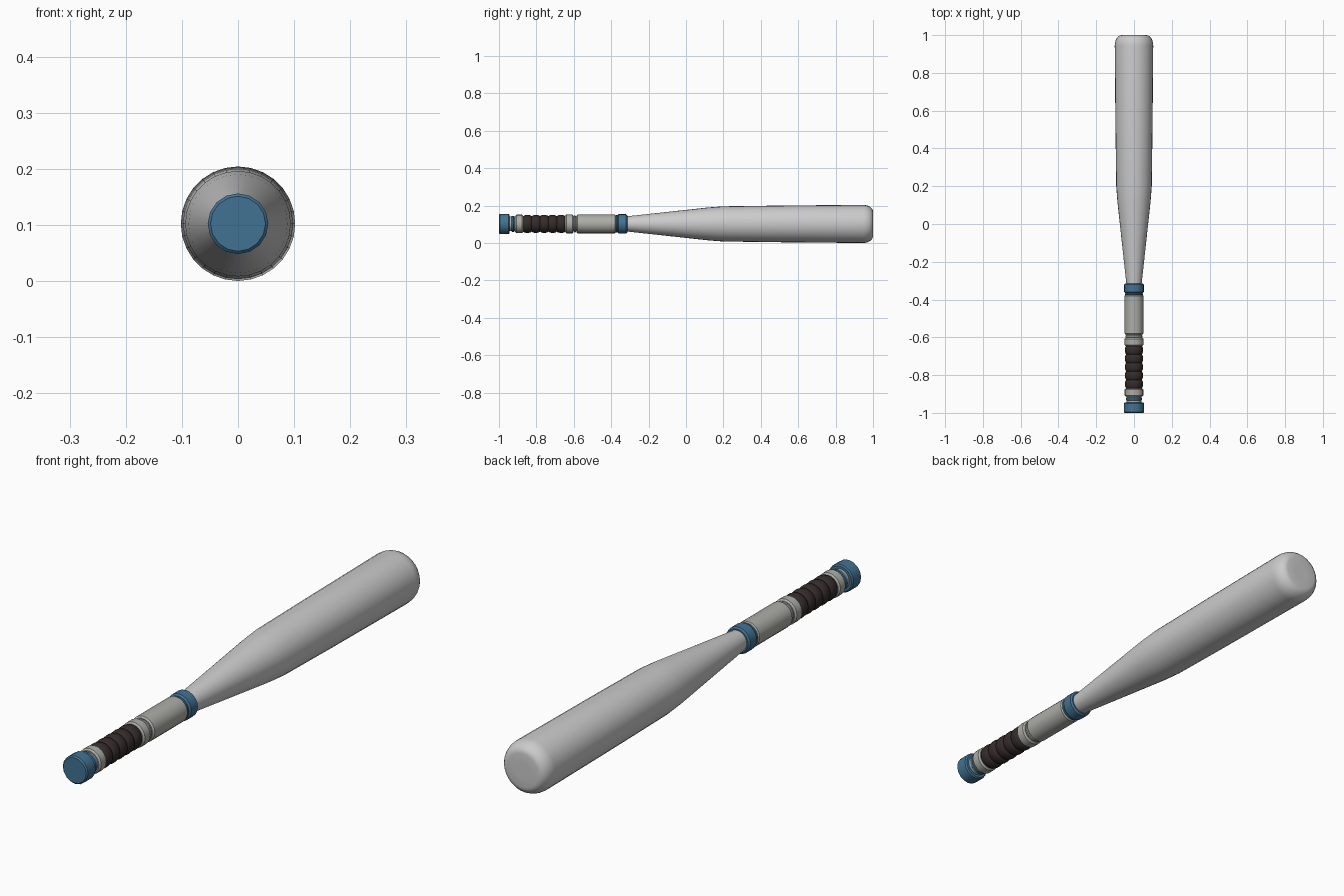
import bpy, bmesh, math

cube = bpy.data.objects.get("Cube")
if cube:
    bpy.data.objects.remove(cube, do_unlink=True)

AXIS_Z = 0.102


def material(name, rgb):
    m = bpy.data.materials.new(name)
    m.use_nodes = True
    colour = (*rgb, 1)
    m.diffuse_color = colour
    m.node_tree.nodes["Principled BSDF"].inputs["Base Color"].default_value = colour
    return m


silver = material("silver", (0.6, 0.6, 0.6))
warm_grey = material("warm grey", (0.42, 0.42, 0.39))
blue = material("blue", (0.055, 0.17, 0.29))
dark = material("dark rubber", (0.035, 0.025, 0.023))


def lathe(name, profile, mat, sides=24, angle=35):
    """Turn (y, radius) points around the long axis and close both ends."""
    bm = bmesh.new()
    rings = []
    for y, r in profile:
        turns = [2 * math.pi * i / sides for i in range(sides)]
        rings.append([bm.verts.new((r * math.sin(a), y, AXIS_Z + r * math.cos(a))) for a in turns])
    for a, b in zip(rings, rings[1:]):
        for i in range(sides):
            j = (i + 1) % sides
            bm.faces.new((a[i], a[j], b[j], b[i]))
    bm.faces.new(rings[0])
    bm.faces.new(rings[-1])
    bmesh.ops.recalc_face_normals(bm, faces=bm.faces)
    mesh = bpy.data.meshes.new(name)
    bm.to_mesh(mesh)
    bm.free()
    mesh.materials.append(mat)
    obj = bpy.data.objects.new(name, mesh)
    bpy.context.collection.objects.link(obj)
    bpy.ops.object.select_all(action="DESELECT")
    obj.select_set(True)
    bpy.context.view_layer.objects.active = obj
    bpy.ops.object.shade_smooth_by_angle(angle=math.radians(angle))
    return obj


def band(name, y0, y1, r, mat, bevel=0.006, sides=20):
    """A short cylinder with chamfered rims."""
    lathe(name, [(y0, r - bevel), (y0 + bevel, r), (y1 - bevel, r), (y1, r - bevel)], mat, sides)


# Barrel with a rounded tip
tip = [(0.945 + 0.055 * math.sin(t), 0.066 + 0.036 * math.cos(t))
       for t in (math.pi / 2 * i / 6 for i in range(7))]
lathe("barrel", [(-0.33, 0.039), (-0.1, 0.064), (0.12, 0.088), (0.2, 0.094), (0.5, 0.098)]
      + tip + [(1.0, 0.03)], silver, 28, 50)

# Handle core and sleeve
lathe("handle_core", [(-0.95, 0.039), (-0.35, 0.039)], warm_grey)
band("handle_sleeve", -0.586, -0.374, 0.05, warm_grey)
band("sleeve_ring", -0.6, -0.588, 0.045, warm_grey, 0.003)
band("upper_collar", -0.646, -0.602, 0.05, warm_grey)
band("lower_collar", -0.913, -0.87, 0.049, warm_grey)

# Blue fittings
band("neck_ring", -0.366, -0.314, 0.052, blue)
band("neck_spacer", -0.376, -0.366, 0.047, blue, 0.002)
band("knob_ring", -0.934, -0.918, 0.042, blue, 0.003)
band("knob", -1.0, -0.944, 0.054, blue, 0.005, 16)

# Ribbed grip
RIBS, START, PITCH = 5, -0.87, 0.0448
grip = []
for n in range(RIBS):
    y = START + n * PITCH
    grip += [(y, 0.041), (y + 0.006, 0.0455), (y + 0.016, 0.048),
             (y + 0.029, 0.048), (y + 0.039, 0.0455)]
grip.append((START + RIBS * PITCH, 0.041))
lathe("ribbed_grip", grip, dark, 20, 45)
